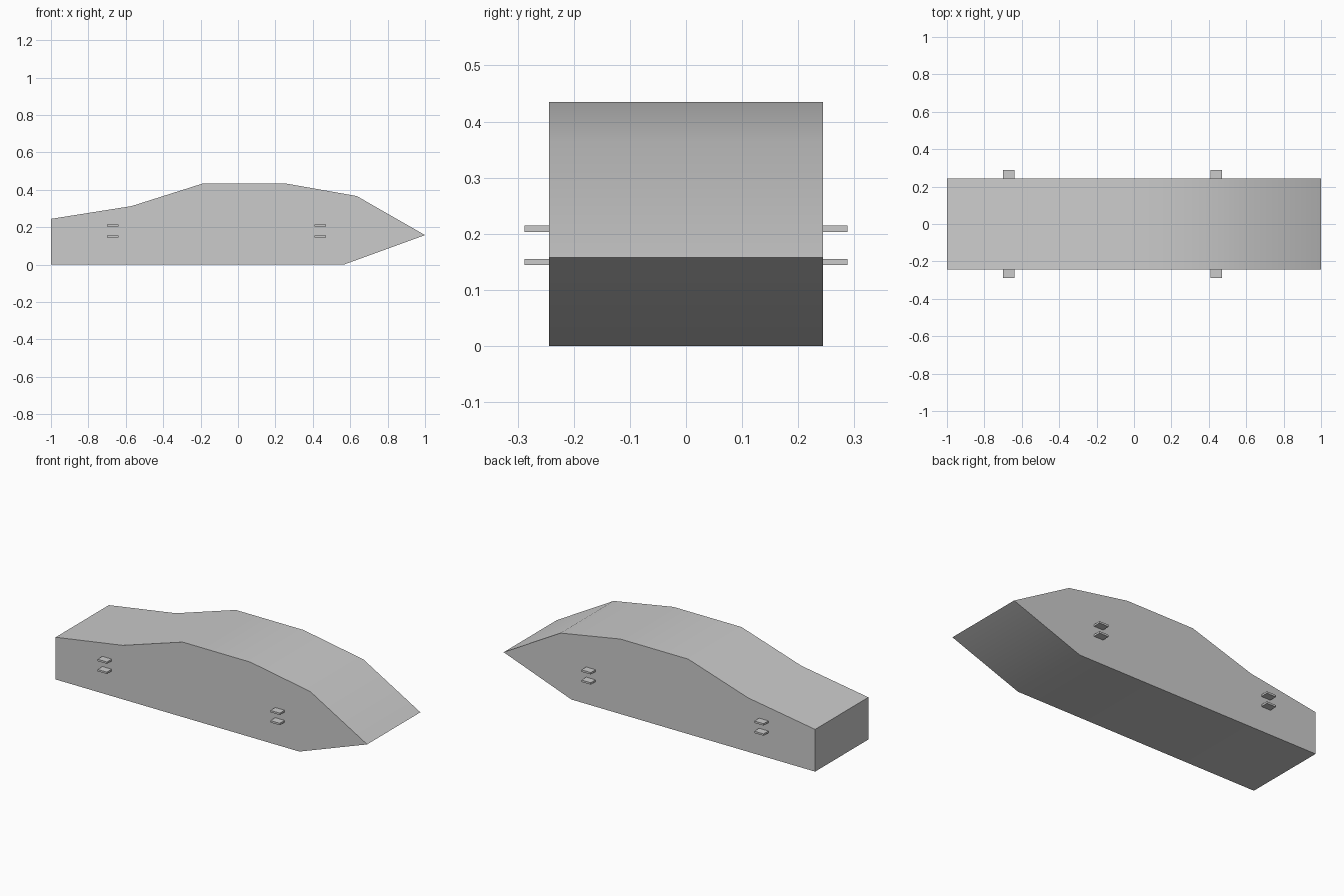
import bpy, bmesh, math
from mathutils import Matrix, Vector

cube = bpy.data.objects.get("Cube")
if cube:
    bpy.data.objects.remove(cube, do_unlink=True)

# One plain grey for everything
grey = bpy.data.materials.new("plain_grey")
grey.use_nodes = True
colour = (0.6, 0.6, 0.6, 1)
grey.diffuse_color = colour
grey.node_tree.nodes["Principled BSDF"].inputs["Base Color"].default_value = colour

HALF_WIDTH = 0.244
TAB_END = 0.288


def add_object(name, bm):
    bmesh.ops.recalc_face_normals(bm, faces=bm.faces[:])
    mesh = bpy.data.meshes.new(name)
    bm.to_mesh(mesh)
    bm.free()
    mesh.materials.append(grey)
    obj = bpy.data.objects.new(name, mesh)
    bpy.context.collection.objects.link(obj)
    return obj


# Body: side profile extruded across the width
profile = [(-1, 0), (0.565, 0), (1, 0.158), (0.635, 0.367),
           (0.25, 0.435), (-0.185, 0.435), (-0.57, 0.313), (-1, 0.245)]
bm = bmesh.new()
side = bm.faces.new([bm.verts.new((x, -HALF_WIDTH, z)) for x, z in profile])
ext = bmesh.ops.extrude_face_region(bm, geom=[side], use_keep_orig=True)
new_verts = [g for g in ext["geom"] if isinstance(g, bmesh.types.BMVert)]
bmesh.ops.translate(bm, verts=new_verts, vec=(0, 2 * HALF_WIDTH, 0))
body = add_object("body", bm)
bpy.ops.object.select_all(action='DESELECT')
body.select_set(True)
bpy.context.view_layer.objects.active = body
bpy.ops.object.shade_smooth_by_angle(angle=math.radians(30))

# Axle tabs: a pair of thin plates at each wheel position, on both sides
for end, x in (("rear", -0.67), ("front", 0.44)):
    for level, z in (("lower", 0.15), ("upper", 0.209)):
        for side_name, sign in (("right", -1), ("left", 1)):
            bm = bmesh.new()
            centre = Vector((x, sign * (HALF_WIDTH + TAB_END) / 2, z))
            size = Vector((0.06, TAB_END - HALF_WIDTH, 0.011))
            bmesh.ops.create_cube(bm, size=1, matrix=Matrix.Translation(centre)
                                  @ Matrix.Diagonal(size).to_4x4())
            add_object(f"{end}_{level}_{side_name}_tab", bm)
